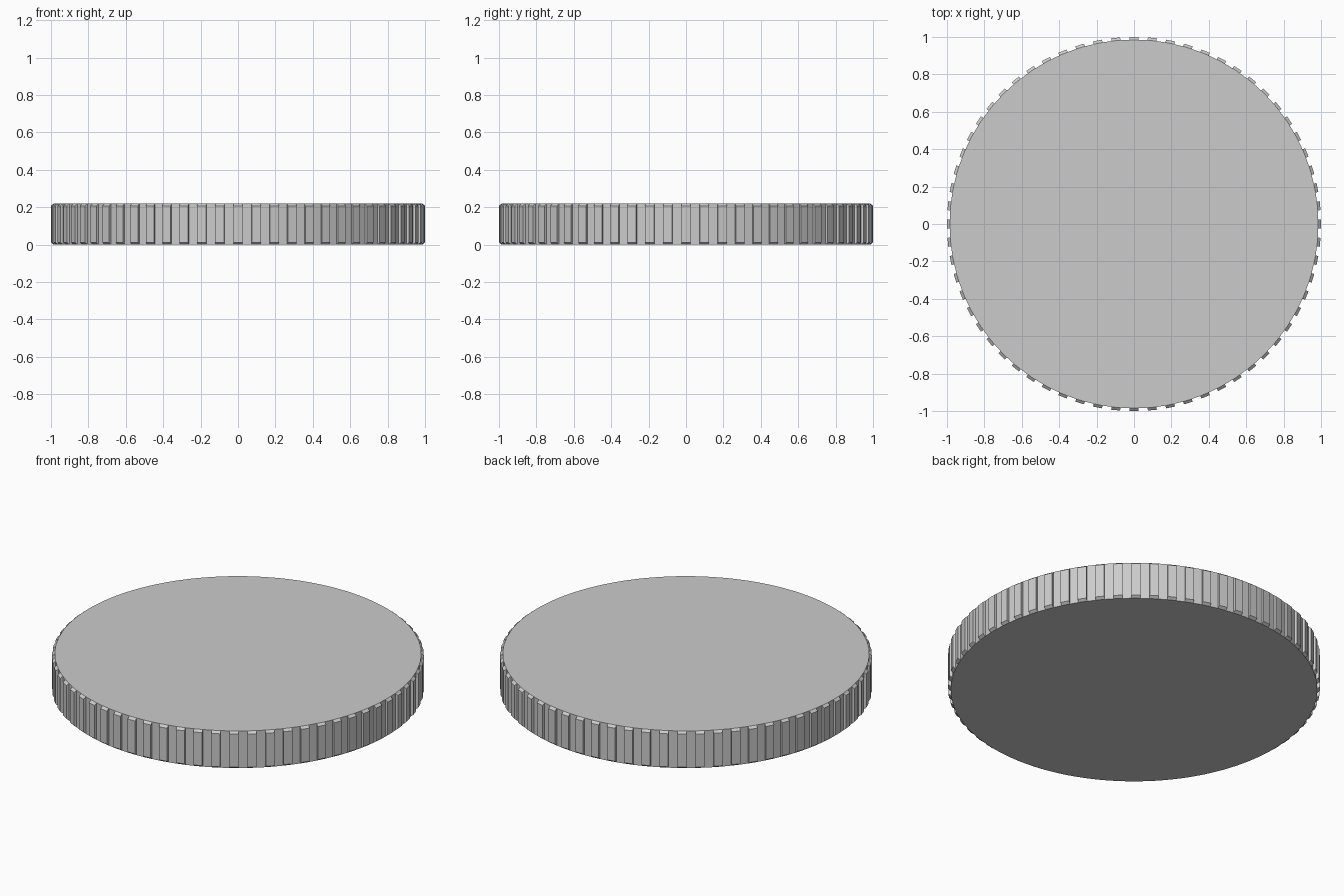
import bpy, bmesh
from math import pi, cos, atan2
from mathutils import Matrix, Vector

if "Cube" in bpy.data.objects:
    bpy.data.objects.remove(bpy.data.objects["Cube"])

TEETH = 64
SEGS = TEETH * 2
HEIGHT = 0.22
R_BODY = 0.985      # disc radius between the teeth
R_TOOTH = 1.0       # outer face of the teeth
CHAMFER = 0.012     # slope at top and bottom of each tooth

bm = bmesh.new()

# Disc body, turned so that a side face is centred on each axis
r = R_BODY / cos(pi / SEGS)
bmesh.ops.create_cone(bm, cap_ends=True, cap_tris=False, segments=SEGS,
                      radius1=r, radius2=r, depth=HEIGHT,
                      matrix=Matrix.Translation((0, 0, HEIGHT / 2)))
side = next(f for f in bm.faces if abs(f.normal.z) < 0.5)
c = side.calc_center_median()
bmesh.ops.rotate(bm, verts=bm.verts, cent=(0, 0, 0),
                 matrix=Matrix.Rotation(-atan2(c.y, c.x), 3, 'Z'))
bm.normal_update()

# Rim teeth: push out every second side face and shorten it for the chamfers
teeth = []
for f in bm.faces:
    if len(f.verts) == 4:
        c = f.calc_center_median()
        if round(atan2(c.y, c.x) / (2 * pi / SEGS)) % 2 == 0:
            teeth.append(f)
for f in bmesh.ops.extrude_discrete_faces(bm, faces=teeth)['faces']:
    c = f.calc_center_median()
    out = Vector((c.x, c.y, 0)).normalized() * (R_TOOTH - R_BODY)
    for v in f.verts:
        v.co += out
        v.co.z += CHAMFER if v.co.z < HEIGHT / 2 else -CHAMFER

bmesh.ops.recalc_face_normals(bm, faces=bm.faces)
mesh = bpy.data.meshes.new("ridged_disc")
bm.to_mesh(mesh)
bm.free()
bpy.context.collection.objects.link(bpy.data.objects.new("ridged_disc", mesh))
